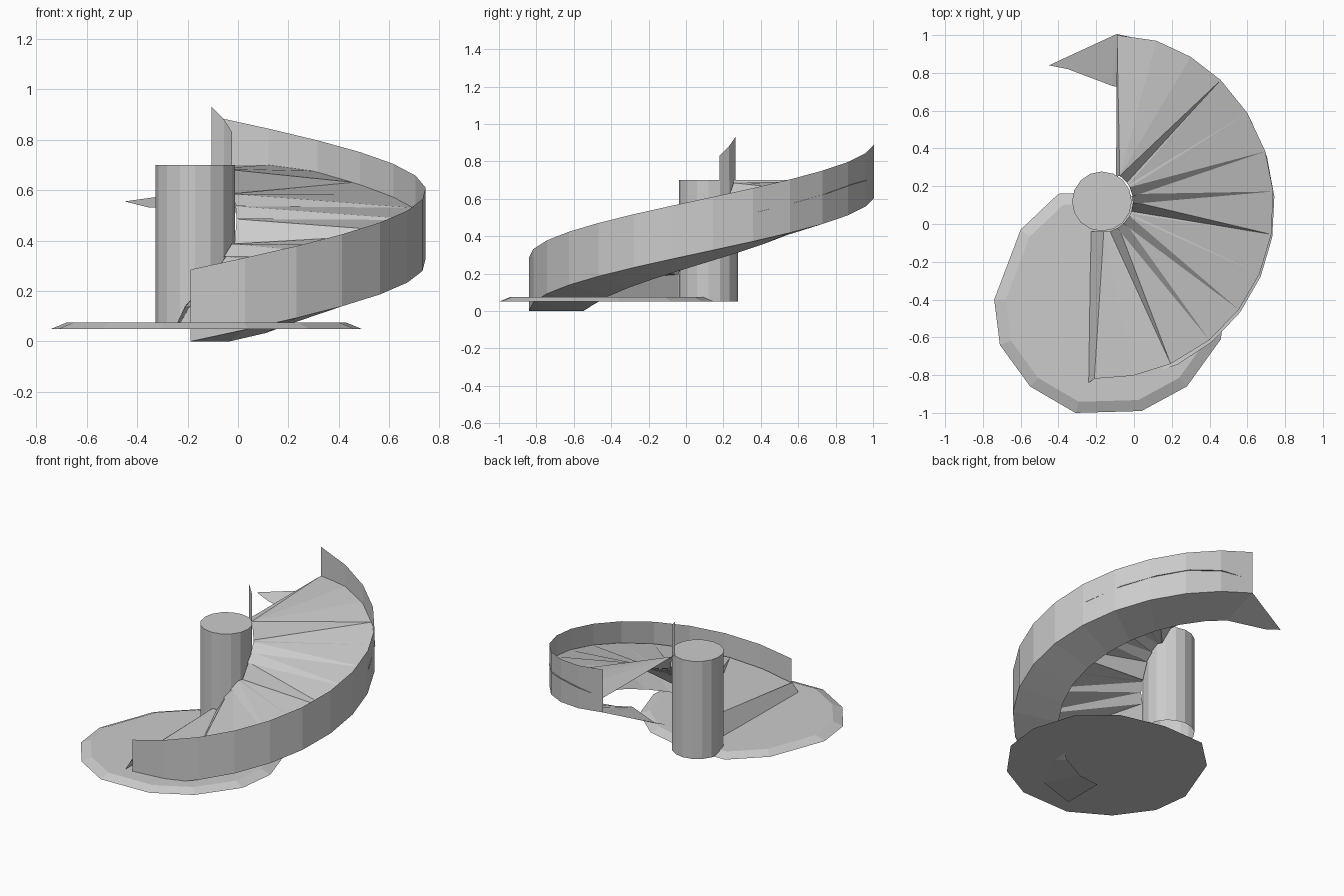
import bpy, bmesh
from math import cos, sin, radians

if "Cube" in bpy.data.objects:
    bpy.data.objects.remove(bpy.data.objects["Cube"])

CX, CY = -0.18, 0.085      # spiral axis
R_OUT = 0.925


def make(name, verts, faces):
    me = bpy.data.meshes.new(name)
    me.from_pydata(verts, [], faces)
    ob = bpy.data.objects.new(name, me)
    bpy.context.collection.objects.link(ob)
    return ob


def strip(name, a, b):
    """Ribbon of quads between two equally long rows of points."""
    n = len(a)
    return make(name, a + b, [(i, i + 1, n + i + 1, n + i) for i in range(n - 1)])


def polar(r, deg, z, c=(CX, CY)):
    return (c[0] + r * cos(radians(deg)), c[1] + r * sin(radians(deg)), z)


# central column, open underneath
N, COL = 16, (-0.17, 0.12)
ring = lambda z: [polar(0.158, 360 * i / N, z, COL) for i in range(N)]
make("column", ring(0.05) + ring(0.70),
     [(i, (i + 1) % N, N + (i + 1) % N, N + i) for i in range(N)] + [tuple(range(N, 2 * N))])

# low landing slab with chamfered rim
outline = [(-0.74, -0.40), (-0.71, -0.64), (-0.55, -0.86), (-0.31, -1.0), (0.04, -0.99),
           (0.28, -0.86), (0.46, -0.61), (0.49, -0.36), (0.40, -0.08), (0.19, 0.10),
           (-0.10, 0.17), (-0.40, 0.16), (-0.60, -0.03)]
n = len(outline)
bx, by, k = -0.13, -0.41, 0.9
low = [(x, y, 0.05) for x, y in outline]
top = [(bx + (x - bx) * k, by + (y - by) * k, 0.075) for x, y in outline]
make("landing_slab", low + top,
     [tuple(range(n - 1, -1, -1)), tuple(range(n, 2 * n))]
     + [(i, (i + 1) % n, n + (i + 1) % n, n + i) for i in range(n)])

# outer helical balustrade
SEG, A0, A1 = 13, -90.5, 84.5
angs = [A0 + (A1 - A0) * i / SEG for i in range(SEG + 1)]
wall_z = lambda a: 0.605 * (a - A0) / (A1 - A0)
strip("outer_balustrade", [polar(R_OUT, a, wall_z(a)) for a in angs],
      [polar(R_OUT, a, wall_z(a) + 0.285) for a in angs])

# soffit flange under the balustrade, running out to a point past the top
inner = [polar(0.65, a, max(wall_z(a) - 0.06, 0.0)) for a in angs]
outer = [polar(R_OUT, a, wall_z(a)) for a in angs]
strip("soffit_flange", outer + [(-0.45, 0.84, 0.555)], inner + [(-0.35, 0.82, 0.53)])

# inner balustrade rising beside the column top
ia = [22, 44, 66]
strip("inner_balustrade", [polar(0.158, a, 0.6, COL) for a in ia],
      [polar(0.158, a, 0.83 + 0.0023 * (a - 22), COL) for a in ia])

# winding steps: inner ends step up, outer ends follow a smooth helix
helix = lambda a: min(0.465 + 0.0036 * a, 0.70)
risers = [-66, -51, -37, -9.7, 4.5, 18, 46]
bm = bmesh.new()


def face(*pts):
    bm.faces.new([bm.verts.new(p) for p in pts])


def tread(i0, i1, a0, a1):
    """Fan from the inner edge to a curved outer edge."""
    parts = 2 if a1 - a0 > 20 else 1
    pts = []
    for j in range(parts + 1):
        t = j / parts
        a = a0 + (a1 - a0) * t
        pi = tuple(p + (q - p) * t for p, q in zip(i0, i1))
        pts.append((pi, polar(0.92, a, helix(a), (-0.18, 0.10))))
    for (p, q), (r, s) in zip(pts, pts[1:]):
        face(p, q, s)
        face(p, s, r)


# first riser
face((-0.24, -0.04, 0.05), (-0.24, -0.84, 0.075), (-0.21, -0.82, 0.14), (-0.16, -0.04, 0.196))
z, start, prev = 0.196, (-0.16, -0.04, 0.196), -92
for a in risers:
    end = polar(0.165, a - 9, z, COL)
    tread(start, end, prev, a)
    z = 0.52 + 0.0036 * a
    start = polar(0.165, a + 9, z, COL)
    face(end, polar(0.92, a, helix(a), (-0.18, 0.10)), start)
    prev = a
# top platform
q = [polar(0.92, a, helix(a), (-0.18, 0.10)) for a in (46, 58.5, 71)] + [(-0.09, 1.0, 0.70)]
last = (-0.095, 0.25, 0.70)
for p, r in zip(q, q[1:]):
    face(start, p, r)
face(start, q[-1], last)
bmesh.ops.remove_doubles(bm, verts=bm.verts, dist=0.0005)
steps = make("winding_steps", [], [])
bm.to_mesh(steps.data)
bm.free()
